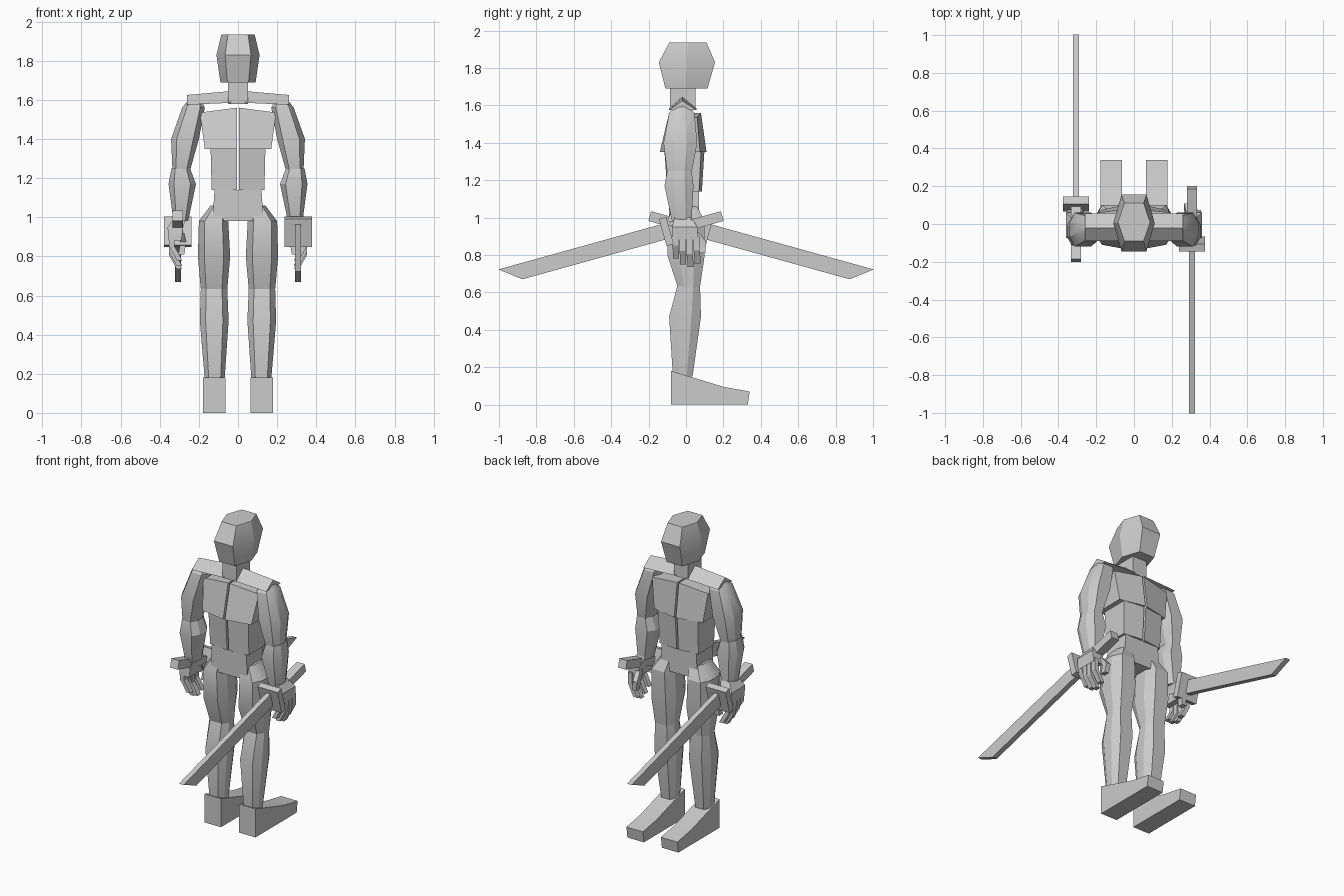
import bpy, bmesh, math
from mathutils import Matrix, Vector

if "Cube" in bpy.data.objects:
    bpy.data.objects.remove(bpy.data.objects["Cube"], do_unlink=True)

GREY = (0.6, 0.6, 0.6, 1)
mat = bpy.data.materials.new("plain_grey")
mat.use_nodes = True
mat.diffuse_color = GREY
mat.node_tree.nodes["Principled BSDF"].inputs["Base Color"].default_value = GREY

# Cross-sections inside a -1..1 square
SQUARE = [(-1, -1), (1, -1), (1, 1), (-1, 1)]
HEX = [(-.6, -1), (.6, -1), (1, 0), (.6, 1), (-.6, 1), (-1, 0)]
OCT = [(-.6, -1), (.6, -1), (1, -.4), (1, .4), (.6, 1), (-.6, 1), (-1, .4), (-1, -.4)]


def loft(name, rings, transform=None):
    """Skin a list of equal point rings and cap both ends."""
    bm = bmesh.new()
    loops = [[bm.verts.new(p) for p in ring] for ring in rings]
    n = len(loops[0])
    for a, b in zip(loops, loops[1:]):
        for i in range(n):
            bm.faces.new((a[i], a[(i + 1) % n], b[(i + 1) % n], b[i]))
    bm.faces.new(loops[0])
    bm.faces.new(loops[-1])
    if transform:
        bm.transform(transform)
    bmesh.ops.recalc_face_normals(bm, faces=bm.faces)
    mesh = bpy.data.meshes.new(name)
    bm.to_mesh(mesh)
    bm.free()
    mesh.materials.append(mat)
    mesh.shade_smooth()
    mesh.set_sharp_from_angle(angle=math.radians(25))
    ob = bpy.data.objects.new(name, mesh)
    bpy.context.collection.objects.link(ob)
    return ob


def stack(name, section, levels, side=1):
    """Loft upward; each level is (z, x0, x1, y0, y1)."""
    rings = []
    for z, x0, x1, y0, y1 in levels:
        cx, cy, rx, ry = (x0 + x1) / 2, (y0 + y1) / 2, (x1 - x0) / 2, (y1 - y0) / 2
        rings.append([(side * (cx + u * rx), cy + v * ry, z) for u, v in section])
    return loft(name, rings)


def prism(name, profile, x0, x1, transform=None):
    """Extrude a (y, z) profile along x."""
    return loft(name, [[(x, y, z) for y, z in profile] for x in (x0, x1)], transform)


def rect(y0, y1, z0, z1):
    return [(y0, z0), (y1, z0), (y1, z1), (y0, z1)]


def limb(name, path, width, depth):
    """Square bar following (x, y, z) points."""
    rings = [[(x + u * width, y + v * depth, z) for u, v in SQUARE] for x, y, z in path]
    return loft(name, rings)


# Head, neck and waist
stack("head", HEX, [(1.69, -.09, .09, -.11, .115), (1.83, -.11, .11, -.145, .155),
                    (1.935, -.085, .085, -.09, .11)])
stack("neck", SQUARE, [(1.58, -.05, .05, -.085, .05), (1.7, -.05, .05, -.085, .05)])
stack("waist", SQUARE, [(.98, -.13, .13, -.09, .07), (1.14, -.12, .12, -.09, .07)])

for side, label in ((1, "left"), (-1, "right")):
    # Shoulder ridge, tapering outward
    loft(label + "_shoulder_ridge",
         [[(side * x, -.09, low), (side * x, .055, low), (side * x, -.02, top)]
          for x, low, top in ((.035, 1.585, 1.645), (.26, 1.575, 1.625))])

    # Chest and belly halves, bowed at front and back
    for part, levels in (
        ("chest", [(1.35, .17, -.14, -.11, .11, .075, 0), (1.56, .195, -.09, -.07, .08, .06, -.025)]),
        ("belly", [(1.14, .135, -.1, -.085, .085, .07, 0), (1.35, .14, -.115, -.095, .098, .08, 0)]),
    ):
        loft(f"{label}_{part}",
             [[(side * .006, yb, z), (side * xo, ybo, z + drop),
               (side * xo, yfo, z + drop), (side * .006, yf, z)]
              for z, xo, yb, ybo, yf, yfo, drop in levels])

    # Arm
    stack(label + "_upper_arm", OCT, [
        (1.24, .245, .335, -.1, .03), (1.40, .2, .342, -.12, .06),
        (1.56, .17, .285, -.09, .045), (1.605, .19, .25, -.05, .01)], side)
    stack(label + "_forearm", OCT, [
        (.98, .255, .33, -.075, .03), (1.17, .215, .355, -.115, .04),
        (1.25, .245, .34, -.1, .03)], side)

    # Hand with curled fingers
    stack(label + "_palm", SQUARE, [
        (.88, .29, .355, -.075, .065), (.95, .28, .36, -.075, .06), (1.0, .265, .325, -.06, .03)], side)
    for i, tip in enumerate((.78, .75, .735, .755)):
        y = -.057 + i * .038
        limb(f"{label}_finger_{i + 1}",
             [(side * .34, y, .9), (side * .338, y, tip + .07),
              (side * .315, y + .004, tip + .03), (side * .3, y + .004, tip)], .014, .016)
    limb(label + "_thumb", [(side * .29, .05, .92), (side * .28, .09, .87),
                            (side * .29, .085, .81)], .015, .018)

    # Leg
    stack(label + "_thigh", OCT, [
        (.63, .055, .19, -.045, .075), (.8, .04, .205, -.1, .1),
        (.98, .05, .2, -.1, .1), (1.06, .05, .14, -.07, .06)], side)
    stack(label + "_shin", OCT, [
        (.15, .07, .168, -.07, .035), (.47, .048, .195, -.09, .08),
        (.64, .055, .19, -.045, .075)], side)
    prism(label + "_foot", [(-.08, 0), (.33, 0), (.34, .07), (.2, .095), (-.08, .18)],
          side * .063, side * .178)

    # Sword held low; the two are half-turn copies
    turn = Matrix.Rotation(0 if side > 0 else math.pi, 4, "Z")
    pose = turn @ Matrix.Translation(Vector((.307, -.105, .925))) @ Matrix.Rotation(math.radians(15.5), 4, "X")
    prism(label + "_sword_blade", [(0, -.04), (0, .045), (-.92, .045), (-.81, -.04)], -.016, .016, pose)
    prism(label + "_sword_guard", rect(-.02, .02, -.075, .075), -.07, .07, pose)
    prism(label + "_sword_handle", rect(0, .31, -.027, .027), -.027, .027, pose)
